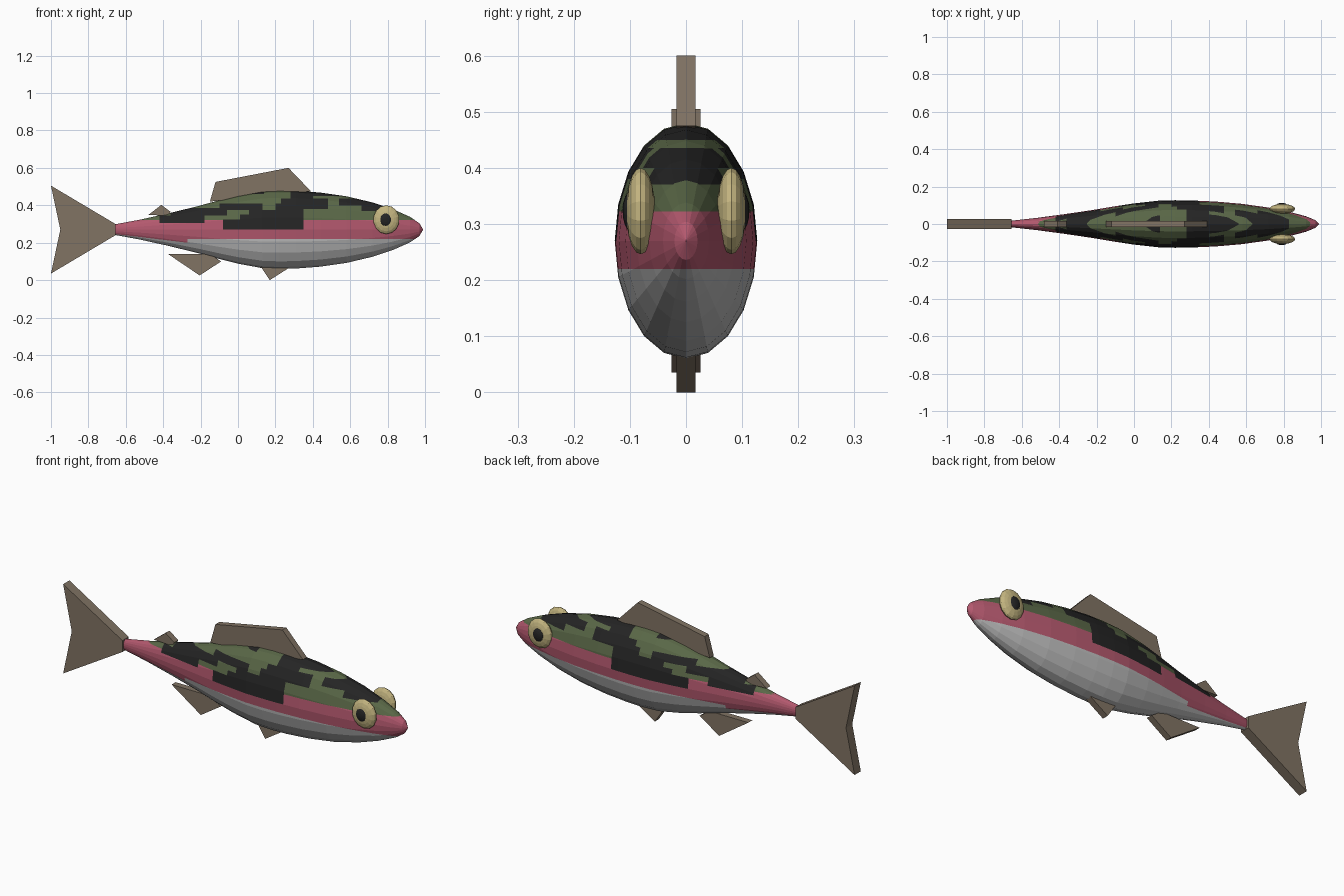
import bpy, bmesh, math
from mathutils import Vector

old = bpy.data.objects.get("Cube")
if old:
    bpy.data.objects.remove(old)


def material(name, r, g, b):
    m = bpy.data.materials.new(name)
    m.use_nodes = True
    m.diffuse_color = (r, g, b, 1)
    m.node_tree.nodes["Principled BSDF"].inputs["Base Color"].default_value = (r, g, b, 1)
    return m


green = material("back green", .10, .135, .062)
black = material("black", .018, .018, .018)
pink = material("side pink", .45, .098, .155)
grey = material("belly grey", .50, .50, .50)
brown = material("fin brown", .22, .173, .127)
cream = material("eye cream", .56, .47, .22)


def finish(name, bm, mats):
    bmesh.ops.recalc_face_normals(bm, faces=bm.faces)
    mesh = bpy.data.meshes.new(name)
    bm.to_mesh(mesh)
    bm.free()
    for m in mats:
        mesh.materials.append(m)
    ob = bpy.data.objects.new(name, mesh)
    bpy.context.collection.objects.link(ob)
    return ob


MID = .27      # height of the body axis
SIDES = 20

# Body: oval rings along x, given as position and half height
stations = [(-.66, .028), (-.52, .054), (-.38, .085), (-.22, .124), (-.1, .157),
            (0, .182), (.13, .206), (.22, .21), (.31, .208), (.44, .198), (.58, .178),
            (.72, .145), (.83, .108), (.92, .068), (.97, .034)]
bm = bmesh.new()
rings = []
for x, r in stations:
    ring = []
    for i in range(SIDES):
        a = math.tau * i / SIDES
        ring.append(bm.verts.new((x, .605 * r * math.cos(a), MID + r * math.sin(a))))
    rings.append(ring)
for low, high in zip(rings, rings[1:]):
    for i in range(SIDES):
        j = (i + 1) % SIDES
        bm.faces.new((low[i], low[j], high[j], high[i]))
bm.faces.new(rings[0])
tip = bm.verts.new((.99, 0, MID))
for i in range(SIDES):
    bm.faces.new((rings[-1][i], rings[-1][(i + 1) % SIDES], tip))

# Dark patches on the back: x range, z range
patches = [(-.36, -.25, .32, .6), (-.42, -.18, .305, .345), (-.26, -.06, .345, .385),
           (-.1, .13, .375, .41), (-.08, .35, .27, .325), (.01, .35, .325, .35),
           (.06, .35, .35, .375), (.2, .35, .375, .41), (.23, .48, .38, .435),
           (.28, .4, .42, .6), (.3, .56, .45, .6), (.06, .14, .46, .6),
           (.54, .66, .4, .435), (.66, .83, .37, .6)]
BELLY, BACK, BELLY_START = .22, .322, -.27
x_cuts = {x for p in patches for x in p[:2]} | {BELLY_START}
z_cuts = {z for p in patches for z in p[2:]} | {BELLY, BACK, .2}


def cut(point, normal):
    bmesh.ops.bisect_plane(bm, geom=bm.verts[:] + bm.edges[:] + bm.faces[:],
                           dist=1e-5, plane_co=point, plane_no=normal)


for x in sorted(x_cuts):
    cut((x, 0, 0), (1, 0, 0))
for z in sorted(z_cuts):
    cut((0, 0, z), (0, 0, 1))
# Sloping belly edge towards the tail
cut((BELLY_START, 0, .2), (.12, 0, 1))

for f in bm.faces:
    c = f.calc_center_median()
    edge = BELLY if c.x > BELLY_START else .2 - .12 * (c.x - BELLY_START)
    if any(a < c.x < b and lo < c.z < hi for a, b, lo, hi in patches):
        f.material_index = 1
    elif c.z < edge and c.x > -.6:
        f.material_index = 3
    elif c.z > BACK and c.x > -.5:
        f.material_index = 0
    else:
        f.material_index = 2
finish("body", bm, [green, black, pink, grey])


# Fins: flat outlines in the xz plane with an even thickness
def fin(name, outline, half):
    bm = bmesh.new()
    face = bm.faces.new([bm.verts.new((x, -half, z)) for x, z in outline])
    out = bmesh.ops.extrude_face_region(bm, geom=[face])
    moved = [v for v in out["geom"] if isinstance(v, bmesh.types.BMVert)]
    bmesh.ops.translate(bm, verts=moved, vec=(0, 2 * half, 0))
    finish(name, bm, [brown])


fin("tail_fin", [(-.655, .24), (-.655, .3), (-1, .505), (-.95, .27), (-1, .035)], .026)
fin("dorsal_fin", [(-.15, .42), (-.12, .525), (.27, .6), (.39, .475), (.15, .45)], .0165)
fin("small_back_fin", [(-.48, .348), (-.41, .402), (-.36, .365), (-.37, .345)], .0165)
fin("anal_fin", [(-.375, .14), (-.205, .025), (-.09, .1), (-.15, .14)], .0165)
fin("pelvic_fin", [(.12, .075), (.17, 0), (.28, .07), (.2, .09)], .0165)


# Eyes: flattened balls with a dark pupil on the outside
def ball(name, centre, radii, mat):
    bm = bmesh.new()
    bmesh.ops.create_uvsphere(bm, u_segments=14, v_segments=10, radius=1)
    for v in bm.verts:
        v.co = Vector(centre) + Vector((v.co.x * radii[0], v.co.z * radii[1], v.co.y * radii[2]))
    finish(name, bm, [mat])


for side, s in (("left", 1), ("right", -1)):
    # the model's left lies on +y along this body
    ball(side + "_eye", (.793, s * .081, .323), (.07, .026, .077), cream)
    ball(side + "_pupil", (.79, s * .092, .323), (.036, .021, .041), black)
